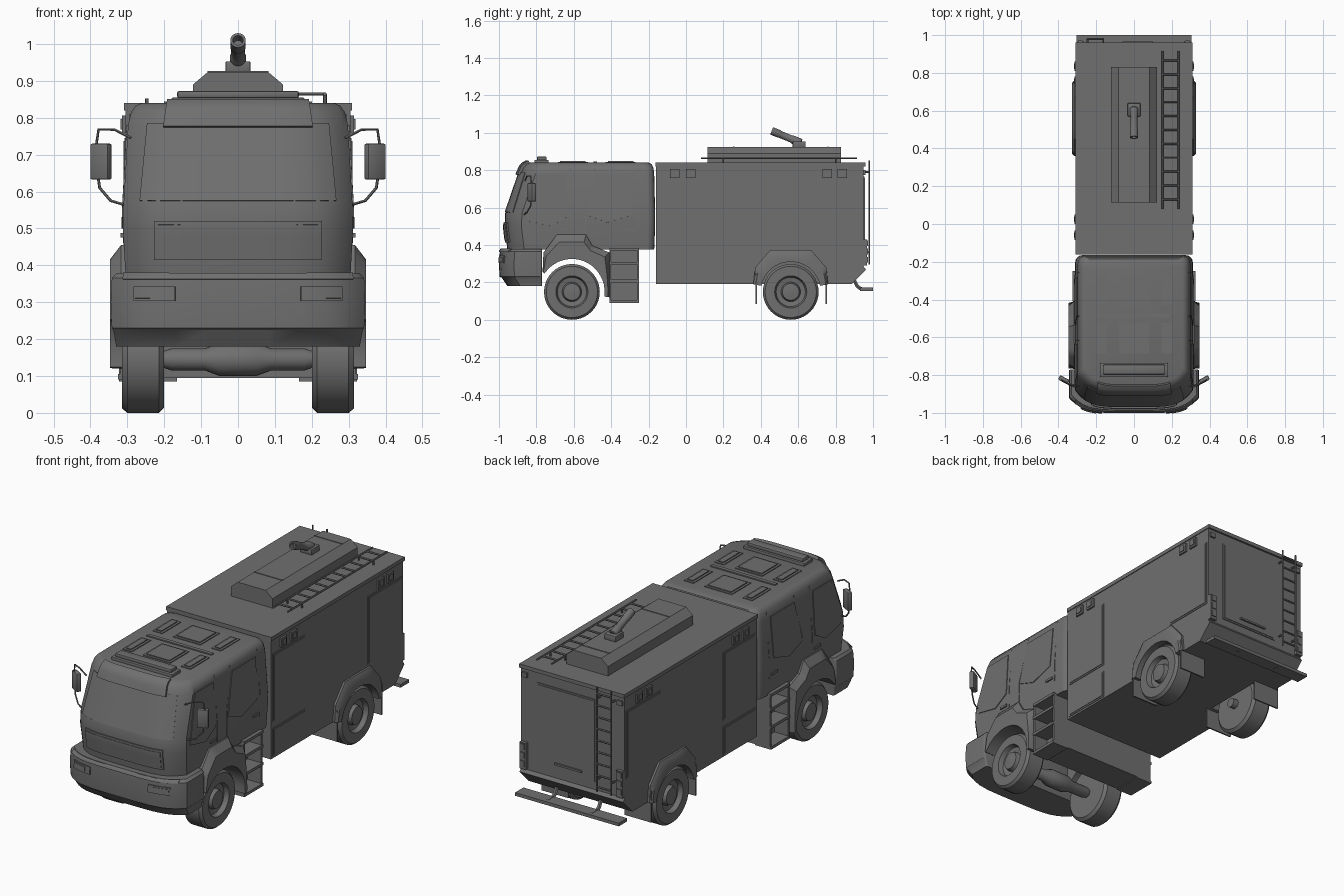
import bpy, bmesh, math
from mathutils import Matrix, Vector

if "Cube" in bpy.data.objects:
    bpy.data.objects.remove(bpy.data.objects["Cube"])

SIDES = ((1, "right"), (-1, "left"))


def make(name, verts, faces):
    me = bpy.data.meshes.new(name)
    me.from_pydata([tuple(v) for v in verts], [], faces)
    bm = bmesh.new()
    bm.from_mesh(me)
    bmesh.ops.recalc_face_normals(bm, faces=bm.faces)
    bm.to_mesh(me)
    bm.free()
    ob = bpy.data.objects.new(name, me)
    bpy.context.collection.objects.link(ob)
    return ob


def box(name, x, y, z, bevel=0.0, rot=0.0):
    """Box from (min, max) ranges, turned about its own vertical axis."""
    c = Vector(((x[0] + x[1]) / 2, (y[0] + y[1]) / 2, (z[0] + z[1]) / 2))
    v = [Vector((a, b, d)) - c for a in x for b in y for d in z]
    f = [(0, 1, 3, 2), (4, 5, 7, 6), (0, 1, 5, 4), (2, 3, 7, 6), (0, 2, 6, 4), (1, 3, 7, 5)]
    ob = make(name, [Matrix.Rotation(rot, 3, 'Z') @ p + c for p in v], f)
    if bevel:
        m = ob.modifiers.new("bevel", 'BEVEL')
        m.width, m.segments = bevel, 2


def pair(name, x, y, z, bevel=0.0, rot=0.0):
    for s, side in SIDES:
        box(f"{name}_{side}", sorted((s * x[0], s * x[1])), y, z, bevel, s * rot)


def skin(name, rings, cap=True, closed=True):
    """Join equal rings of points into one surface."""
    n = len(rings[0])
    f = [(i * n + j, i * n + (j + 1) % n, (i + 1) * n + (j + 1) % n, (i + 1) * n + j)
         for i in range(len(rings) - 1) for j in range(n if closed else n - 1)]
    if cap:
        f += [tuple(range(n)), tuple(range((len(rings) - 1) * n, len(rings) * n))]
    return make(name, [p for r in rings for p in r], f)


def prism(name, pts, x0, x1):
    return skin(name, [[(x, y, z) for y, z in pts] for x in (x0, x1)])


def tube(name, paths, r):
    cu = bpy.data.curves.new(name, 'CURVE')
    cu.dimensions, cu.bevel_depth, cu.bevel_resolution, cu.use_fill_caps = '3D', r, 1, True
    for path in paths:
        sp = cu.splines.new('POLY')
        sp.points.add(len(path) - 1)
        for p, co in zip(sp.points, path):
            p.co = (*co, 1)
    ob = bpy.data.objects.new(name, cu)
    bpy.context.collection.objects.link(ob)


def lathe(name, prof, y, z, s=1, n=32):
    """Spin (radius, x) points about an axis along x."""
    rings = [[(s * x, y + r * math.cos(t), z + r * math.sin(t))
              for t in (2 * math.pi * k / n for k in range(n))] for r, x in prof]
    return skin(name, rings)


def interp(table, t):
    for a, b in zip(table, table[1:]):
        if t <= b[0]:
            break
    k = (t - a[0]) / (b[0] - a[0])
    return [p + (q - p) * k for p, q in zip(a, b)]


def front_y(table, x, z):
    _, yf, _, w, bow = interp(table, z)
    return yf + bow * min(1, abs(x) / w) ** 5


def shell(name, table, r):
    """Stack of plan outlines with a bowed front and round back corners."""
    rings = []
    for z, yf, yb, w, bow in table:
        half = [(w * t, yf + bow * t ** 5) for t in (0, .25, .5, .7, .82, .9, .96, 1)]
        half += [(w - r + r * math.cos(a), yb - r + r * math.sin(a))
                 for a in (math.pi / 8 * k for k in range(5))]
        rings.append([(x, y, z) for x, y in half + [(-x, y) for x, y in half[:0:-1]]])
    return skin(name, rings)


def thicken(ob, t):
    m = ob.modifiers.new("thickness", 'SOLIDIFY')
    m.thickness, m.offset = t, 0


def front_panel(name, table, low, high, z0, z1, t):
    """Curved sheet lying on the bowed front, between x limits low and high."""
    rows = []
    for i in range(7):
        k = i / 6
        z = z0 + (z1 - z0) * k
        a, b = (low[j] + (high[j] - low[j]) * k for j in (0, 1))
        rows.append([(x, front_y(table, x, z), z) for x in (a + (b - a) * j / 16 for j in range(17))])
    thicken(skin(name, rows, False, False), t)


def side_panel(name, pts, t):
    for s, side in SIDES:
        v = [(s * interp(CAB, z)[3], y, z) for y, z in pts]
        thicken(make(f"{name}_{side}", v, [tuple(range(len(v)))]), t)


def fender(name, cy, r, outer, x0, x1, slope):
    """Wheel arch: round inside, straight-sided outside through the (y, z) corners."""
    corners = [(math.atan2(z - .15, y - cy), y, z) for y, z in outer]
    angles = [a + (b - a) * k / 5 for (a, *_), (b, *_) in zip(corners, corners[1:]) for k in range(5)]
    for s, side in SIDES:
        rings = []
        for a in angles + [corners[-1][0]]:
            (a1, *p), (a2, *q) = next(c for c in zip(corners, corners[1:]) if a <= c[1][0] + 1e-6)
            r1, r2 = (math.hypot(y - cy, z - .15) for y, z in (p, q))
            ro = r1 * r2 * math.sin(a2 - a1) / (r1 * math.sin(a - a1) + r2 * math.sin(a2 - a))
            sec = ((r, x0), (r, x1), (ro - (ro - r) * .3, x1), (ro, x1 - slope), (ro, x0))
            rings.append([(s * x, cy + d * math.cos(a), .15 + d * math.sin(a)) for d, x in sec])
        skin(f"{name}_{side}", rings)


# Cab and bumper shells: z, front y, back y, half width, bow
CAB = [(.375, -.955, -.17, .305, .09), (.5, -.97, -.165, .312, .09), (.57, -.967, -.165, .31, .09),
       (.78, -.895, -.17, .298, .09), (.815, -.88, -.175, .29, .09), (.833, -.865, -.185, .277, .09),
       (.84, -.845, -.2, .26, .08)]
BUMPER = [(.18, -.955, -.77, .33, .07), (.225, -.985, -.77, .338, .07), (.23, -.997, -.77, .342, .08),
          (.3, -1, -.77, .345, .08), (.365, -.995, -.77, .342, .08), (.378, -.985, -.77, .33, .08)]
shell("cab", CAB, .04)
shell("bumper", BUMPER, .01)
front_panel("windscreen", CAB, (-.265, .265), (-.245, .245), .575, .785, .008)
front_panel("grille", CAB, (-.225, .225), (-.225, .225), .415, .52, .014)
front_panel("grille_inset", CAB, (-.215, .215), (-.215, .215), .425, .51, .019)
front_panel("sun_visor", CAB, (-.2, .2), (-.19, .19), .772, .838, .03)
front_panel("bumper_lip", BUMPER, (-.31, .31), (-.31, .31), .362, .376, .012)
for s, side in SIDES:
    front_panel(f"headlight_{side}", BUMPER, (s * .17, s * .28), (s * .17, s * .28), .303, .342, .012)
    front_panel(f"headlight_lens_{side}", BUMPER, (s * .2, s * .275), (s * .2, s * .275), .31, .335, .018)

# Cab windows, door seams and handles
side_panel("front_window", [(-.85, .53), (-.72, .5), (-.635, .55), (-.635, .78), (-.79, .78)], .008)
side_panel("rear_window", [(-.53, .56), (-.42, .52), (-.29, .56), (-.28, .78), (-.48, .78)], .008)
for name, lo, hi in (("front_seam", -.62, -.62), ("middle_seam", -.54, -.49), ("rear_seam", -.26, -.26)):
    side_panel(name, [(lo, .46), (lo + .006, .46), (lo + .006, .57), (hi + .006, .81), (hi, .81), (lo, .57)], .005)
for y in (-.68, -.32):
    pair("door_handle", (.3, .318), (y, y + .05), (.475, .487))

# Cab roof hatches and light bar
for y in (-.685, -.43):
    for x0, x1 in ((-.2, -.145), (-.08, .08), (.145, .2)):
        box("roof_hatch_frame", (x0, x1), (y, y + .16), (.835, .844))
        box("roof_hatch", (x0 + .012, x1 - .012), (y + .012, y + .148), (.835, .849))
box("roof_rib", (-.19, .19), (-.495, -.475), (.835, .846))
box("light_bar_base", (-.18, .18), (-.81, -.735), (.835, .855), .004)
box("light_bar", (-.165, .165), (-.797, -.745), (.853, .873), .006)

# Mirrors
pair("mirror", (.343, .4), (-.838, -.812), (.632, .73), .006, .5)
for s, side in SIDES:
    tube(f"mirror_arm_{side}", [[(s * x, y, z) for x, y, z in (
        (.29, -.86, .745), (.335, -.85, .768), (.378, -.83, .768), (.388, -.825, .7),
        (.375, -.83, .61), (.345, -.85, .575), (.295, -.87, .56))]], .004)

# Front fenders and boarding steps
fender("front_fender", -.61, .175, [(-.41, .12), (-.41, .36), (-.5, .395), (-.535, .455), (-.69, .455),
                                    (-.762, .36), (-.767, .255)], .2, .347, .03)
box("step_core", (-.24, .24), (-.41, -.25), (.095, .385))
pair("step_back_plate", (.23, .32), (-.262, -.25), (.09, .385))
pair("step_front_plate", (.23, .32), (-.41, -.4), (.09, .385))
for z in (.09, .2, .295, .37):
    pair("step_tread", (.23, .325), (-.41, -.25), (z, z + .015))

# Body: solid middle and two sides with wheel arches
arch = [(.56 - .165 * math.cos(a), .15 + .165 * math.sin(a))
        for a in (.245 + (math.pi - .49) * k / 20 for k in range(21))]
rear = [(.885, .19), (.962, .268), (.95, .285), (.95, .835), (-.16, .835), (-.16, .19)]
prism("body_core", rear, -.18, .18)
for s, side in SIDES:
    prism(f"body_side_{side}", arch + rear, s * .18, s * .305)
box("body_roof_edge", (-.309, .309), (-.162, .96), (.82, .84))
fender("rear_fender", .56, .16, [(.76, .19), (.75, .28), (.67, .372), (.45, .372), (.37, .28), (.36, .19)],
       .29, .328, .012)
for y in (.372, .745):
    pair("mudflap", (.165, .322), (y, y + .008), (.085, .25))

# Body lockers and side lights
for y0, y1, z0, z1 in ((-.145, .125, .385, .745), (-.145, .125, .2, .35), (.65, .94, .385, .745)):
    pair("locker_frame", (.3, .308), (y0, y1), (z0, z1))
    pair("locker_door", (.3, .311), (y0 + .008, y1 - .008), (z0 + .008, z1 - .008))
for y in (-.085, .0, .73, .81):
    pair("side_light", (.3, .314), (y, y + .05), (.758, .806))
    pair("side_lens", (.31, .318), (y + .01, y + .04), (.768, .796))

# Rear face
box("rear_door_frame", (-.13, .21), (.94, .954), (.325, .765))
box("rear_door", (-.122, .202), (.94, .957), (.333, .757))
box("rear_door_handle", (-.06, .1), (.95, .966), (.36, .37))
pair("rear_light", (.265, .303), (.94, .967), (.29, .43))
for z in (.305, .35, .395):
    pair("rear_lens", (.272, .297), (.96, .972), (z, z + .03))
pair("rear_marker", (.265, .295), (.94, .96), (.775, .8))
box("rear_underrun_bar", (-.305, .305), (.93, 1), (.155, .172))
for s, side in SIDES:
    tube(f"underrun_bracket_{side}", [[(s * .13, y, z) for y, z in (
        (.87, .22), (.9, .21), (.915, .18), (.935, .165), (.98, .163))]], .011)

# Ladders
rails = [[(x, .98, .295), (x, .98, .852)] for x in (-.247, -.163)]
rungs = [[(-.247, .98, .32 + .062 * k), (-.163, .98, .32 + .062 * k)] for k in range(9)]
holds = [[(x, .94, z), (x, .98, z)] for x in (-.247, -.163) for z in (.36, .79)]
tube("rear_ladder", rails + rungs + holds, .005)
rails = [[(x, .08, .864), (x, .915, .864)] for x in (.15, .236)]
rungs = [[(.15, .13 + .0735 * k, .864), (.236, .13 + .0735 * k, .864)] for k in range(11)]
holds = [[(x, y, .835), (x, y, .864)] for x in (.15, .236) for y in (.2, .8)]
tube("roof_ladder", rails + rungs + holds, .005)

# Roof platform and water cannon
sec = [(-.122, .838), (-.122, .89), (-.082, .924), (.082, .924), (.122, .89), (.122, .838)]
skin("roof_platform", [[(x, y, z) for x, z in sec] for y in (.115, .255, .76, .83)])
for y in (.255, .76):
    box("platform_rib", (-.083, .083), (y - .003, y + .003), (.92, .927))
box("cannon_base", (-.034, .034), (.57, .64), (.92, .953), .004)
tip, tail = Vector((0, .458, 1.01)), Vector((0, .615, .945))
rot = (tip - tail).to_track_quat('Z', 'Y')
prof = [(.018, 0), (.022, .004), (.022, .05), (.019, .055), (.019, .12), (.021, .125), (.021, .17), (.014, .17),
        (.012, .14)]
skin("cannon_barrel", [[tail + rot @ Vector((r * math.cos(k * math.pi / 10), r * math.sin(k * math.pi / 10), d))
                        for k in range(20)] for r, d in prof])

# Wheels and axles
tyre = [(.03, .2), (.134, .2), (.149, .214), (.149, .3), (.137, .314), (.086, .315), (.078, .29),
        (.052, .285), (.045, .308), (.004, .312)]
for end, y in (("front", -.61), ("rear", .56)):
    for s, side in SIDES:
        lathe(f"{end}_wheel_{side}", tyre, y, .149, s, 40)
lathe("front_axle", [(.02, -.21), (.03, -.18), (.03, -.09), (.045, -.05), (.045, .05), (.03, .09), (.03, .18),
                     (.02, .21)], -.61, .145, 1, 20)
for s, side in SIDES:
    lathe(f"rear_stub_axle_{side}", [(.025, .17), (.025, .21)], .56, .149, s, 16)

# Turn everything into dark grey meshes with smooth curves and sharp edges
dark = bpy.data.materials.new("dark_grey")
dark.diffuse_color = (.16, .16, .16, 1)
dark.use_nodes = True
dark.node_tree.nodes["Principled BSDF"].inputs["Base Color"].default_value = dark.diffuse_color
bpy.ops.object.select_all(action='SELECT')
bpy.context.view_layer.objects.active = bpy.data.objects["cab"]
bpy.ops.object.convert(target='MESH')
bpy.ops.object.shade_smooth_by_angle(angle=math.radians(32))
for ob in bpy.context.collection.objects:
    ob.data.materials.append(dark)
